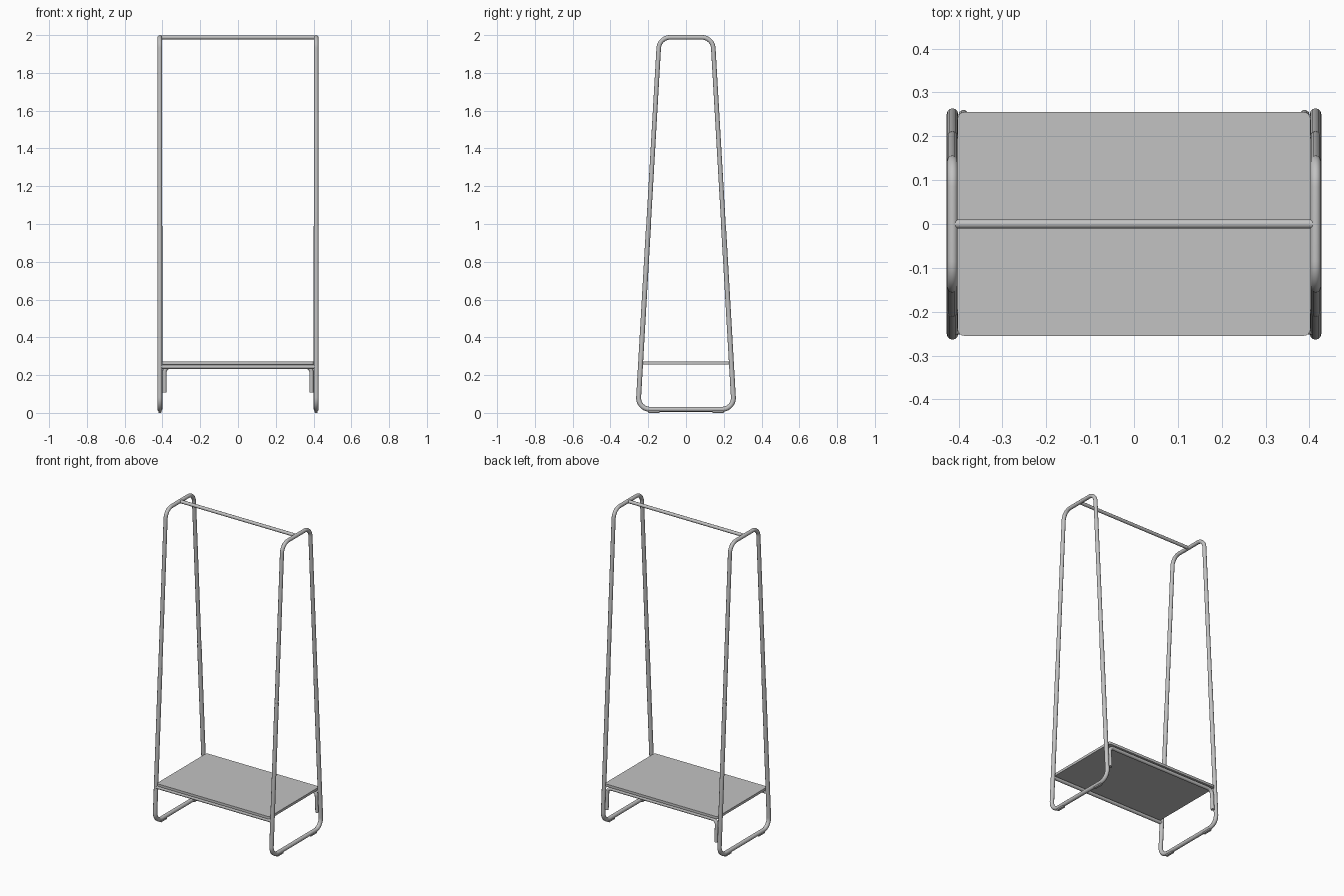
import bpy
import math
from mathutils import Vector

default_cube = bpy.data.objects.get("Cube")
if default_cube:
    bpy.data.objects.remove(default_cube, do_unlink=True)

FRAME_X = 0.414     # centre of each side frame
TOP_Z = 1.988
BASE_Z = 0.019
JOINT_Z = 0.99
BRACE_Z = 0.244

COLOUR = (0.54, 0.54, 0.54, 1)
grey = bpy.data.materials.new("light_grey_metal")
grey.use_nodes = True
grey.diffuse_color = COLOUR
grey.node_tree.nodes["Principled BSDF"].inputs["Base Color"].default_value = COLOUR


def leg_y(z):
    """Half depth of the tapering side frame at a height."""
    return 0.2555 - 0.0575 * z


def rounded(points, radius, steps=10):
    """Replace the inner corners of a path with arcs."""
    pts = [Vector(p) for p in points]
    path = [pts[0]]
    for before, corner, after in zip(pts, pts[1:], pts[2:]):
        a = (before - corner).normalized()
        b = (after - corner).normalized()
        half = a.angle(b) / 2
        centre = corner + (a + b).normalized() * radius / math.sin(half)
        reach = radius / math.tan(half)
        start = (corner + a * reach - centre).normalized()
        end = (corner + b * reach - centre).normalized()
        path += [centre + start.slerp(end, i / steps).normalized() * radius
                 for i in range(steps + 1)]
    return path + [pts[-1]]


def finish(obj, angle=40):
    bpy.ops.object.select_all(action='DESELECT')
    obj.select_set(True)
    bpy.context.view_layer.objects.active = obj
    bpy.ops.object.convert(target='MESH')
    obj.data.materials.clear()
    obj.data.materials.append(grey)
    bpy.ops.object.shade_smooth_by_angle(angle=math.radians(angle))


def tube(name, points, thickness, bend=0.06):
    curve = bpy.data.curves.new(name, 'CURVE')
    curve.dimensions = '3D'
    curve.bevel_depth = thickness
    curve.bevel_resolution = 4
    curve.use_fill_caps = True
    path = rounded(points, bend)
    spline = curve.splines.new('POLY')
    spline.points.add(len(path) - 1)
    for point, co in zip(spline.points, path):
        point.co = (*co, 1)
    obj = bpy.data.objects.new(name, curve)
    bpy.context.collection.objects.link(obj)
    finish(obj)


def box(name, centre, size, bevel, vertical_only=False):
    bpy.ops.mesh.primitive_cube_add(size=1, location=centre)
    obj = bpy.context.object
    obj.name = obj.data.name = name
    obj.scale = size
    bpy.ops.object.transform_apply(location=False, rotation=False, scale=True)
    mod = obj.modifiers.new("round", 'BEVEL')
    mod.width = bevel
    mod.segments = 4
    if vertical_only:
        weights = obj.data.attributes.new("bevel_weight_edge", 'FLOAT', 'EDGE')
        for edge in obj.data.edges:
            a, b = (obj.data.vertices[i].co for i in edge.vertices)
            weights.data[edge.index].value = float(abs(a.z - b.z) > 0.001)
        mod.limit_method = 'WEIGHT'
    finish(obj)


# Side frames: an upper hoop plugged into a lower hoop, with floor pads
for side, x in (("left", FRAME_X), ("right", -FRAME_X)):
    for part, z, thickness in (("upper", TOP_Z, 0.012), ("lower", BASE_Z, 0.013)):
        tube(f"{side}_{part}_frame",
             [(x, -leg_y(JOINT_Z), JOINT_Z), (x, -leg_y(z), z),
              (x, leg_y(z), z), (x, leg_y(JOINT_Z), JOINT_Z)], thickness)
    for end, y in (("front", -0.17), ("back", 0.17)):
        box(f"{side}_{end}_floor_pad", (x, y, 0.005), (0.016, 0.06, 0.01), 0.002)

# Hanging rail across the top
tube("hanging_rail", [(-FRAME_X, 0, TOP_Z), (FRAME_X, 0, TOP_Z)], 0.0105)

# Shelf and the tubes that carry it
box("shelf", (0, 0, 0.265), (0.804, 0.51, 0.016), 0.015, vertical_only=True)
front_y = -leg_y(BRACE_Z)
tube("front_shelf_bar", [(-FRAME_X, front_y, BRACE_Z), (FRAME_X, front_y, BRACE_Z)], 0.011)
brace_x, brace_end = 0.389, 0.108
tube("back_shelf_brace",
     [(-brace_x, leg_y(brace_end), brace_end), (-brace_x, leg_y(BRACE_Z), BRACE_Z),
      (brace_x, leg_y(BRACE_Z), BRACE_Z), (brace_x, leg_y(brace_end), brace_end)],
     0.011, bend=0.03)
